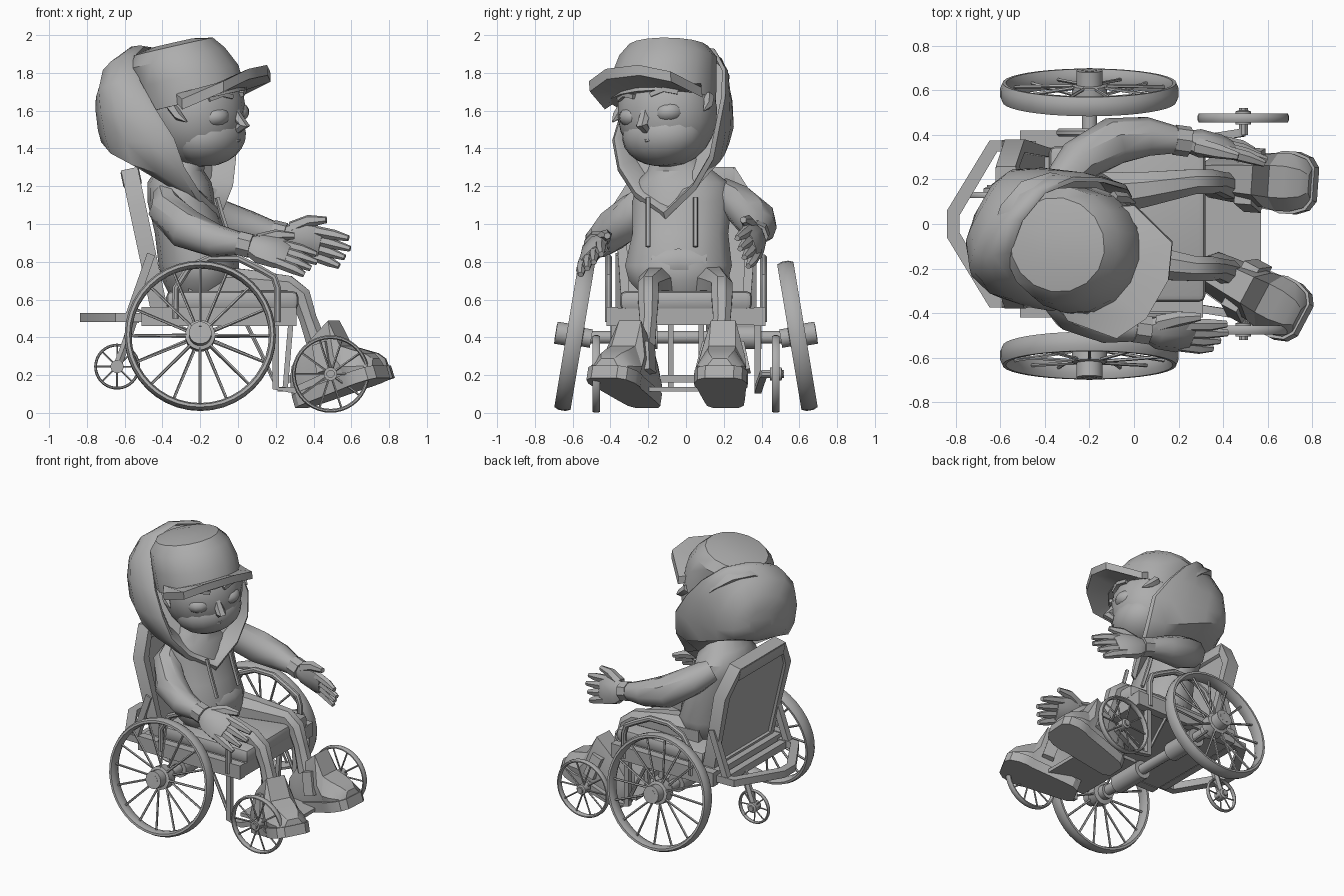
import bpy, bmesh, math
from math import sin, cos, pi, radians
from mathutils import Vector, Matrix

cube = bpy.data.objects.get("Cube")
if cube:
    bpy.data.objects.remove(cube)

grey = bpy.data.materials.new("plain grey")
grey.use_nodes = True
grey.diffuse_color = (0.42, 0.42, 0.42, 1)
grey.node_tree.nodes["Principled BSDF"].inputs["Base Color"].default_value = (0.42, 0.42, 0.42, 1)
X, Y, Z = Vector((1, 0, 0)), Vector((0, 1, 0)), Vector((0, 0, 1))


def finish(name, bm, M=Matrix(), angle=40):
    bmesh.ops.transform(bm, matrix=M, verts=bm.verts)
    bmesh.ops.recalc_face_normals(bm, faces=bm.faces)
    me = bpy.data.meshes.new(name)
    bm.to_mesh(me)
    bm.free()
    me.materials.append(grey)
    ob = bpy.data.objects.new(name, me)
    bpy.context.collection.objects.link(ob)
    bpy.ops.object.select_all(action="DESELECT")
    ob.select_set(True)
    bpy.context.view_layer.objects.active = ob
    bpy.ops.object.shade_smooth_by_angle(angle=radians(angle))


def loft(bm, rings, closed=False):
    """Skin a list of equally long point rings."""
    vs = [[bm.verts.new(p) for p in r] for r in rings]
    n = len(vs[0])
    for a, b in list(zip(vs, vs[1:])) + ([(vs[-1], vs[0])] if closed else []):
        for i in range(n):
            j = (i + 1) % n
            bm.faces.new((a[i], a[j], b[j], b[i]))
    if not closed:
        bm.faces.new(vs[0])
        bm.faces.new(vs[-1])


def sweep(bm, pts, radii, n=8, up=Y, closed=False):
    """Sweep a round, oval or square section along a path."""
    pts = [Vector(p) for p in pts]
    if not isinstance(radii, list):
        radii = [radii] * len(pts)
    rings, m = [], len(pts)
    for i, p in enumerate(pts):
        a = pts[i - 1] if closed or i else p
        b = pts[(i + 1) % m] if closed or i < m - 1 else p
        t = (b - a).normalized()
        side = t.cross(up).normalized()
        over = side.cross(t)
        ra, rb = radii[i] if isinstance(radii[i], tuple) else (radii[i],) * 2
        k = math.sqrt(2) if n == 4 else 1
        rings.append([p + k * (side * ra * cos(w) + over * rb * sin(w))
                      for w in [2 * pi * (q + 0.5) / n for q in range(n)]])
    loft(bm, rings, closed)


def rod(name, pts, radii, n=8, up=Y, M=Matrix(), closed=False):
    bm = bmesh.new()
    sweep(bm, pts, radii, n, up, closed)
    finish(name, bm, M)


def box(name, centre, size, bevel=0, M=Matrix()):
    bm = bmesh.new()
    bmesh.ops.create_cube(bm, size=1, matrix=Matrix.Translation(centre) @ Matrix.Diagonal((*size, 1)))
    if bevel:
        bmesh.ops.bevel(bm, geom=bm.edges[:], offset=bevel, segments=2, affect="EDGES", profile=0.5)
    finish(name, bm, M)


def ball(name, centre, radii, M=Matrix(), u=14, v=9):
    bm = bmesh.new()
    bmesh.ops.create_uvsphere(bm, u_segments=u, v_segments=v, radius=1,
                              matrix=Matrix.Translation(centre) @ Matrix.Diagonal((*radii, 1)))
    finish(name, bm, M)


def place(p, yaw=0, pitch=0, roll=0):
    return (Matrix.Translation(p) @ Matrix.Rotation(radians(yaw), 4, "Z")
            @ Matrix.Rotation(radians(pitch), 4, "Y") @ Matrix.Rotation(radians(roll), 4, "X"))


def wheel(name, M, R, thick, width, spokes, hub, spoke_r):
    bm = bmesh.new()
    rim = R - thick
    sweep(bm, [(rim * cos(a), 0, rim * sin(a)) for a in [2 * pi * i / 40 for i in range(40)]],
          (thick, width), 8, Y, True)
    for i in range(spokes):
        a = 2 * pi * i / spokes
        d = Vector((cos(a), 0, sin(a)))
        sweep(bm, [d * hub[0][1] * 0.6 + Y * width * (0.6 if i % 2 else -0.6), d * rim], spoke_r, 5)
    sweep(bm, [(0, y, 0) for y, r in hub], [r for y, r in hub], 16, Z)
    finish(name, bm, M)


# Wheels
small_hub = [(-0.03, 0.035), (0.03, 0.035), (0.035, 0.02), (0.045, 0.02)]
for s, side in ((1, "left"), (-1, "right")):
    hub = [(-0.09 * s, 0.05), (-0.045 * s, 0.05), (-0.04 * s, 0.08), (0.03 * s, 0.08), (0.035 * s, 0.06),
           (0.1 * s, 0.06), (0.102 * s, 0.035), (0.08 * s, 0.03)]
    wheel(side + "_main_wheel", place((-0.2, 0.59 * s, 0.408), roll=9.5 * s), 0.402, 0.02, 0.047, 16, hub, 0.008)
    wheel(side + "_front_wheel", place((0.49, 0.475 * s, 0.206)), 0.206, 0.011, 0.022, 10, small_hub, 0.006)
wheel("rear_wheel", place((-0.64, 0.13, 0.245)), 0.122, 0.008, 0.015, 8, small_hub, 0.005)

# Axle and undercarriage
rod("axle", [(-0.2, -0.54, 0.4), (-0.2, 0.54, 0.4)], 0.035, 12, Z)
for s, side in ((1, "left"), (-1, "right")):
    rod(side + "_axle_sleeve", [(-0.2, 0.15 * s, 0.4), (-0.2, 0.4 * s, 0.4)], 0.065, 12, Z)
    rod(side + "_front_axle", [(0.49, 0.4 * s, 0.206), (0.49, 0.52 * s, 0.206)], 0.022, 8, Z)
    rod(side + "_caster_arm", [(0.2, 0.38 * s, 0.5), (0.2, 0.38 * s, 0.13), (0.3, 0.38 * s, 0.12),
                               (0.49, 0.41 * s, 0.206)], 0.018, 4)
    rod(side + "_caster_brace", [(0.04, 0.38 * s, 0.48), (0.12, 0.38 * s, 0.32), (0.2, 0.38 * s, 0.15)], 0.012, 6)
    rod(side + "_armrest", [(x, 0.41 * s, z) for x, z in ((-0.33, 0.5), (-0.33, 0.66), (-0.26, 0.77), (-0.15, 0.82),
                            (0, 0.82), (0.12, 0.76), (0.19, 0.72), (0.21, 0.66), (0.21, 0.48))], 0.02, 8)
    rod(side + "_back_strut", [(-0.46, 0.35 * s, 0.84), (-0.58, 0.35 * s, 0.5)], 0.022, 4)
    box(side + "_seat_rail", (-0.1, 0.39 * s, 0.51), (0.82, 0.06, 0.1))
    rod(side + "_footplate_hanger", [(0.28, 0.08 * s, 0.48), (0.25, 0.08 * s, 0.13)], 0.014, 4)
box("footplate_bar", (0.28, -0.03, 0.18), (0.03, 0.2, 0.04))
rod("rear_wheel_fork", [(-0.55, 0.13, 0.5), (-0.6, 0.13, 0.35), (-0.64, 0.13, 0.245)], 0.025, 6)
box("rear_wheel_crossbar", (-0.55, 0, 0.5), (0.05, 0.72, 0.05))
rod("rear_bumper", [(-0.4, 0.35, 0.505), (-0.63, 0.35, 0.505), (-0.81, 0.05, 0.505), (-0.81, -0.05, 0.505),
                    (-0.63, -0.35, 0.505), (-0.4, -0.35, 0.505)], (0.03, 0.025), 4, Z)
box("footplate", (0.39, 0, 0.125), (0.36, 0.54, 0.025))

# Seat and backrest
box("seat_base", (-0.1, 0, 0.51), (0.82, 0.72, 0.09))
box("seat_cushion", (-0.03, 0, 0.595), (0.7, 0.7, 0.1), 0.03)
back = place((-0.42, 0, 0.56), pitch=-12)
outline = [(0.32, 0), (0.35, 0.55), (0.25, 0.72), (-0.25, 0.72), (-0.35, 0.55), (-0.32, 0)]
bm = bmesh.new()
loft(bm, [[(x, y, z) for y, z in outline] for x in (-0.025, 0.025)])
finish("backrest_panel", bm, back)
rod("backrest_frame", [(0, y, z) for y, z in outline], (0.03, 0.045), 4, X, back, True)
box("backrest_top_pad", (0, 0, 0.7), (0.1, 0.52, 0.09), 0.01, back)

# Torso in a hooded top: height, centre x, centre y, half depth, half width
bm = bmesh.new()
loft(bm, [[(cx + a * cos(w), cy + b * sin(w), z) for w in [2 * pi * i / 14 for i in range(14)]]
          for z, cx, cy, a, b in ((0.62, -0.2, -0.03, 0.16, 0.2), (0.7, -0.2, -0.04, 0.2, 0.27),
                                  (0.78, -0.21, -0.04, 0.21, 0.29), (0.95, -0.25, -0.03, 0.19, 0.26),
                                  (1.12, -0.3, -0.02, 0.18, 0.27), (1.22, -0.31, -0.02, 0.17, 0.25),
                                  (1.28, -0.31, -0.03, 0.13, 0.18), (1.4, -0.25, -0.07, 0.09, 0.09))])
finish("hoodie_body", bm)
for y in (-0.2, 0.05):
    rod("hood_string", [(-0.11, y, 1.14), (-0.085, y, 1.05), (-0.03, y, 0.88)], 0.014, 5)
rod("belly_pocket", [(-0.06, -0.17, 0.78), (-0.02, -0.04, 0.8), (-0.06, 0.1, 0.78)], (0.03, 0.07), 6, Z)

# Arms and hands
arms = {"left": (1, -72, [(-0.33, 0.18, 1.17), (-0.25, 0.28, 1.11), (-0.09, 0.37, 1.02), (0.06, 0.39, 0.98), (0.2, 0.375, 0.95)]),
        "right": (-1, 45, [(-0.37, -0.18, 1.15), (-0.38, -0.26, 1.08), (-0.27, -0.38, 0.97), (-0.12, -0.45, 0.91), (0.02, -0.47, 0.895)])}
for side, (s, roll, path) in arms.items():
    rod(side + "_sleeve", path, [0.08, 0.1, 0.11, 0.09, 0.06], 9, Z)
    M = place(path[-1], -8, 14, roll) @ Matrix.Diagonal((1, -s, 1, 1))
    rod(side + "_cuff", [(-0.02, 0, 0), (0.05, 0, 0)], 0.068, 8, Z, M)
    bm = bmesh.new()
    sweep(bm, [(0.03, 0, 0), (0.1, 0, 0), (0.2, 0, 0), (0.25, 0, -0.005)],
          [(0.05, 0.045), (0.095, 0.06), (0.105, 0.045), (0.09, 0.03)], 8, Z)
    for i in range(4):
        y = 0.066 - 0.044 * i
        sweep(bm, [(0.2, y, 0), (0.31, y * 1.15, -0.01), (0.41 - 0.02 * abs(i - 1), y * 1.25, -0.025)],
              [0.03, 0.028, 0.016], 6, Z)
    sweep(bm, [(0.08, 0.05, 0), (0.16, 0.11, 0.01), (0.25, 0.14, 0.01)], [0.04, 0.034, 0.018], 6, Z)
    finish(side + "_hand", bm, M)

# Legs and shoes
shoe = [(-0.02, 0.06, 0, 0.14), (0.02, 0.09, 0, 0.2), (0.1, 0.1, 0, 0.26), (0.2, 0.11, 0, 0.31),
        (0.31, 0.12, 0, 0.36), (0.34, 0.13, 0, 0.21), (0.4, 0.13, 0, 0.17), (0.46, 0.11, 0, 0.13), (0.49, 0.07, 0.01, 0.09)]
for side, s, yaw, hip, knee in (("left", 1, -4, 0.12, 0.19), ("right", -1, -28, -0.14, -0.2)):
    foot = Vector((0.345, 0.21 * s, 0.05))
    rod(side + "_trouser_leg", [(-0.25, hip, 0.68), (0.05, (hip + knee) / 2, 0.68), (0.27, knee, 0.67),
                                (0.33, knee, 0.62), (0.37, knee, 0.5), (0.43, knee - 0.02, 0.33)],
        [0.12, 0.085, 0.06, 0.06, 0.05, 0.06], 8)
    M = place(foot, yaw, -18)
    bm = bmesh.new()
    loft(bm, [[(x, w * 0.9, lo), (x, w, lo + (hi - lo) * 0.45), (x, w * 0.55, hi),
               (x, -w * 0.55, hi), (x, -w, lo + (hi - lo) * 0.45), (x, -w * 0.9, lo)] for x, w, lo, hi in shoe])
    finish(side + "_shoe", bm, M, 30)
    bm = bmesh.new()
    loft(bm, [[(x * 1.02, w * 1.08, -0.02), (x * 1.02, w * 1.08, 0.05),
               (x * 1.02, -w * 1.08, 0.05), (x * 1.02, -w * 1.08, -0.02)] for x, w, lo, hi in shoe])
    finish(side + "_sole", bm, M, 30)
    rod(side + "_shoe_strap", [(0.24, -0.125, 0.1), (0.24, -0.1, 0.24), (0.24, 0.1, 0.24), (0.24, 0.125, 0.1)],
        (0.02, 0.04), 4, X, M)

# Head, turned and leaning to the right
H = place((-0.22, -0.1, 1.6), -30, 0, 6)
ball("head", (0, 0, -0.01), (0.26, 0.27, 0.29), H, 18, 12)
ball("jaw", (0.06, 0, -0.13), (0.195, 0.23, 0.165), H, 18, 12)
rod("nose", [(0.22, 0, 0.03), (0.25, 0, -0.04), (0.285, 0, -0.075), (0.23, 0, -0.11)], [0.02, 0.03, 0.034, 0.02], 6, Y, H)
rod("mouth", [(0.22, -0.08, -0.15), (0.25, 0, -0.16), (0.22, 0.08, -0.15)], 0.007, 5, Z, H)
for s, side in ((1, "left"), (-1, "right")):
    ball(side + "_eyelid", (0.165, 0.105 * s, -0.02), (0.085, 0.085, 0.06), H)
    rod(side + "_eyebrow", [(0.25, 0.05 * s, 0.08), (0.23, 0.12 * s, 0.1), (0.185, 0.18 * s, 0.08)], 0.012, 4, Z, H)
    rod(side + "_hair_tuft", [(0, 0.26 * s, 0.05), (0.05, 0.28 * s, 0), (0.1, 0.28 * s, -0.03)],
        [0.03, 0.025, 0.004], 5, Y, H)

# Cap with a sloping crown and an arched brim
C = H @ Matrix.Translation((0, -0.02, 0.01))
bm = bmesh.new()
loft(bm, [[(c + a * cos(w), b * sin(w), z + 0.2 * (c + a * cos(w))) for w in [2 * pi * i / 16 for i in range(16)]]
          for z, c, a, b in ((0.04, 0, 0.275, 0.285), (0.18, -0.03, 0.27, 0.285), (0.29, -0.09, 0.255, 0.265),
                             (0.355, -0.11, 0.215, 0.21), (0.375, -0.11, 0.11, 0.1))])
finish("cap_crown", bm, C, 30)
brim = [(0.3, 0.1, 0.03), (0.25, 0.33, 0.12), (0.1, 0.4, 0.17)]
brim = brim + [(-y, f, z) for y, f, z in reversed(brim)]
bm = bmesh.new()
loft(bm, [[(0.05 + 0.2 * max(0, 1 - (y / 0.3) ** 2) ** 0.5, y * 0.9, 0.06 + 0.06 * (1 - abs(y) / 0.3)),
           (f, y, z), (f, y, z + 0.055),
           (0.05 + 0.2 * max(0, 1 - (y / 0.3) ** 2) ** 0.5, y * 0.9, 0.11 + 0.06 * (1 - abs(y) / 0.3))]
          for y, f, z in brim])
finish("cap_brim", bm, C, 30)

# Hood: a teardrop rim leaning back over the cap, lofted to a rounded bag
half = [(0.16, 0.31), (0.265, 0.19), (0.31, 0.04), (0.32, -0.12), (0.285, -0.28), (0.18, -0.43)]
rim = [(0, 0.345)] + half + [(0, -0.56)] + [(-y, z) for y, z in reversed(half)]


def hood_ring(lean, f0, shift, wide, tall, floor):
    ring = []
    for y, z in rim:
        f = -0.06 - 0.75 * z if z > -0.1 else 0.015 - 0.2 * (z + 0.1)
        low = max(z * wide, floor - 0.1 * (0.3 - abs(y)))
        ring.append((lean * f + f0, y * wide + shift, z * tall if z > 0 else low))
    return ring


bm = bmesh.new()
loft(bm, [hood_ring(1, -0.1, 0, 0.85, 0.85, -0.45), hood_ring(1, 0, 0, 0.93, 0.95, -0.6),
          hood_ring(1, 0.02, -0.005, 0.97, 0.98, -0.6), hood_ring(1, 0, -0.01, 1.03, 1.01, -0.6),
          hood_ring(0.8, -0.1, -0.04, 1.06, 1, -0.38), hood_ring(0.5, -0.22, -0.075, 1.03, 0.93, -0.25),
          hood_ring(0.25, -0.35, -0.09, 0.9, 0.78, -0.19), hood_ring(0.1, -0.455, -0.07, 0.62, 0.5, -0.14),
          hood_ring(0, -0.5, -0.05, 0.25, 0.2, -0.07)])
finish("hood", bm, H, 45)
